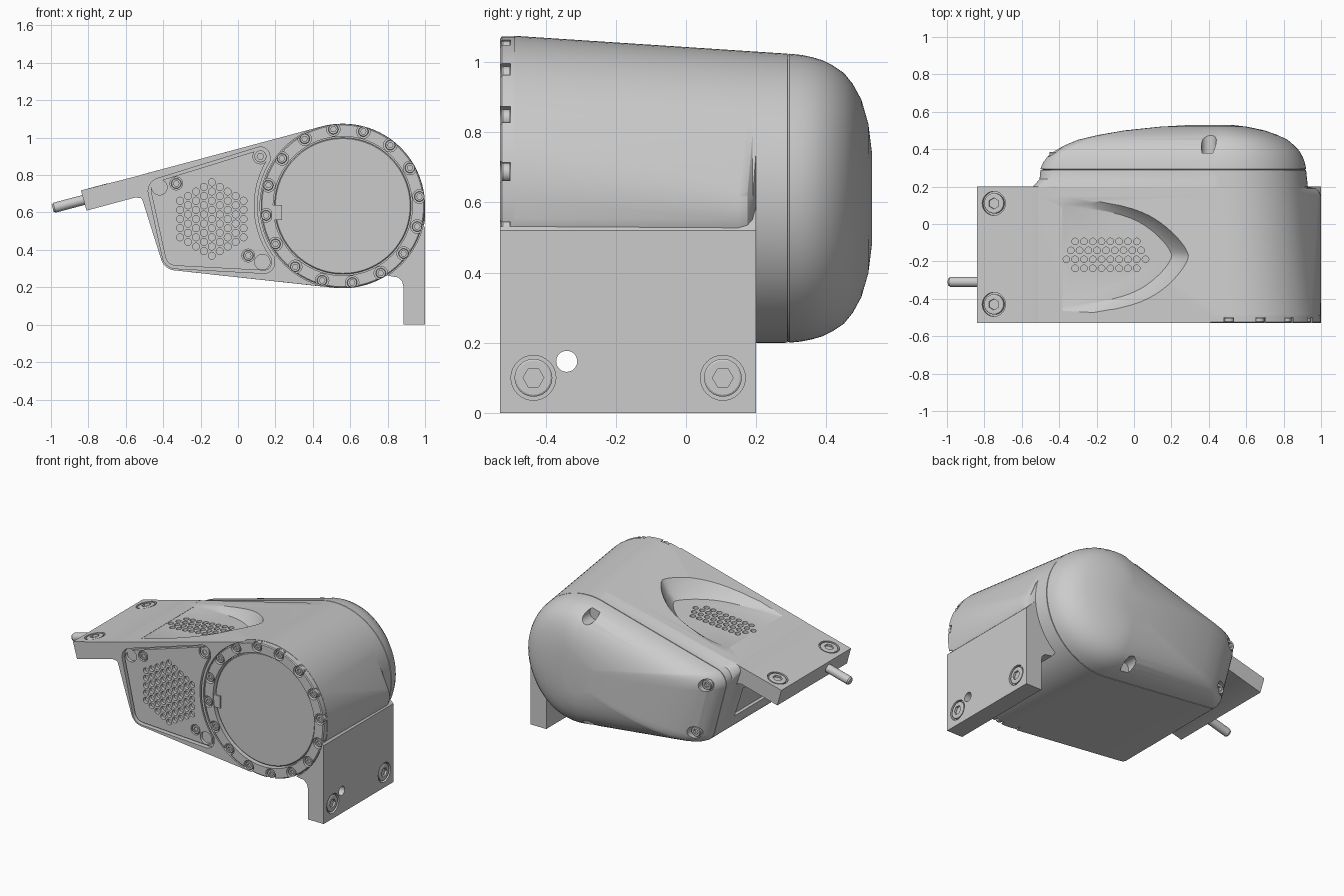
import bpy, bmesh
from math import sin, cos, pi, radians, sqrt
from mathutils import Vector, Matrix

cube = bpy.data.objects.get("Cube")
if cube:
    bpy.data.objects.remove(cube, do_unlink=True)

FRONT, BACK = -0.53, 0.29
HUB = (0.56, 0.635)
SLOPE_N = Vector((-0.257, 0, 0.966))
Y_FRONT, Y_BACK = Vector((0, -1, 0)), Vector((0, 1, 0))
parts = []


def loft(name, rings, keep=True):
    """Skin equal-length point rings and close both ends."""
    bm = bmesh.new()
    loops = [[bm.verts.new(p) for p in ring] for ring in rings]
    n = len(loops[0])
    for a, b in zip(loops, loops[1:]):
        for i in range(n):
            bm.faces.new((a[i], a[(i + 1) % n], b[(i + 1) % n], b[i]))
    bm.faces.new(loops[0])
    bm.faces.new(loops[-1])
    bmesh.ops.recalc_face_normals(bm, faces=bm.faces)
    mesh = bpy.data.meshes.new(name)
    bm.to_mesh(mesh)
    bm.free()
    obj = bpy.data.objects.new(name, mesh)
    bpy.context.collection.objects.link(obj)
    if keep:
        parts.append(obj)
    return obj


def prism(name, outline, y0, y1, keep=True):
    return loft(name, [[(x, y, z) for x, z in outline] for y in (y0, y1)], keep)


def hull(circles, n=96):
    """Outline wrapped tightly around (x, z, radius) circles."""
    out = []
    for i in range(n):
        u = (cos(2 * pi * i / n), sin(2 * pi * i / n))
        x, z, r = max(circles, key=lambda c: c[0] * u[0] + c[1] * u[1] + c[2])
        out.append((x + r * u[0], z + r * u[1]))
    return out


def aim(obj, loc, axis):
    turn = Vector(axis).to_track_quat('Z', 'Y').to_matrix().to_4x4()
    obj.data.transform(Matrix.Translation(loc) @ turn)
    return obj


def turned(name, profile, loc, axis, n=32, keep=True):
    rings = [[(r * cos(2 * pi * i / n), r * sin(2 * pi * i / n), h) for i in range(n)]
             for r, h in profile]
    return aim(loft(name, rings, keep), loc, axis)


def drill(loc, axis, r, depth, n=32):
    return turned("cutter", [(r, -depth), (r, 0.1)], loc, axis, n, False)


def combine(target, cutters, operation='DIFFERENCE'):
    """Apply a boolean with the joined cutters, then discard them."""
    bpy.ops.object.select_all(action='DESELECT')
    for c in cutters:
        c.hide_render = True
        c.select_set(True)
    bpy.context.view_layer.objects.active = cutters[0]
    if len(cutters) > 1:
        bpy.ops.object.join()
    mod = target.modifiers.new("shape", 'BOOLEAN')
    mod.object, mod.operation, mod.solver = cutters[0], operation, 'EXACT'
    bpy.context.view_layer.objects.active = target
    bpy.ops.object.modifier_apply(modifier=mod.name)
    bpy.data.objects.remove(cutters[0], do_unlink=True)


def bolt(name, loc, axis, r, height):
    """Socket head with a hexagonal recess."""
    n = 24
    def ring(radius, h, hexed=False):
        pts = []
        for i in range(n):
            a = 2 * pi * i / n
            k = cos(pi / 6) / cos(a % (pi / 3) - pi / 6) if hexed else 1
            pts.append((radius * k * cos(a), radius * k * sin(a), h))
        return pts
    rings = [ring(r, 0), ring(r, height * 0.85), ring(r * 0.9, height),
             ring(r * 0.55, height, True), ring(r * 0.55, height * 0.4, True)]
    return aim(loft(name, rings), loc, axis)


# Housing: teardrop sections, bulging on the right as far back as the flange
def section(y, top_left, bulge=()):
    t = max(0, (y + 0.49) / (BACK + 0.49))
    drum = (HUB[0] - 0.052 * t, HUB[1] - 0.023 * t, 0.44 - 0.028 * t)
    return [drum, top_left, (-0.33, 0.375, 0.085), *bulge]

corner = (-0.5, 0.765, 0.04)
back_sec = section(BACK, (-0.41, 0.70, 0.09))
stations = [(y, section(y, corner, [(0.865 - back, 0.572, 0.135)]))
            for y, back in ((FRONT, 0.005), (-0.49, 0.005), (0.15, 0), (0.175, 0.01), (0.19, 0.03))]
stations += [(0.2, section(0.2, corner)), (0.24, section(0.24, (-0.43, 0.715, 0.075))), (BACK, back_sec)]
housing = loft("housing", [[(x, y, z) for x, z in hull(s)] for y, s in stations])

# Mounting flanges
left_flange = prism("left_flange", [(-0.84, 0.718), (-0.81, 0.61), (-0.55, 0.68), (-0.52, 0.677),
                    (-0.50, 0.655), (-0.485, 0.6), (-0.42, 0.6), (-0.42, 0.825)], FRONT, 0.2, False)
right_flange = prism("right_flange", [(1, 0), (0.885, 0), (0.885, 0.2), (0.877, 0.232), (0.855, 0.253),
                     (0.80, 0.262), (0.7, 0.4), (0.8, 0.6), (0.92, 0.6), (1, 0.52)],
                     FRONT, 0.2, False)
combine(housing, [left_flange], 'UNION')
combine(housing, [right_flange], 'UNION')

# Front pockets for the ring and the vent panel
hub_front = (HUB[0], FRONT, HUB[1])
combine(housing, [drill(hub_front, Y_FRONT, 0.442, 0.04, 96)])
corners = [(-0.41, 0.715, 0.07), (0.12, 0.9, 0.05), (0.14, 0.33, 0.055), (-0.33, 0.375, 0.075)]
pocket = prism("pocket", hull(corners), -0.6, -0.5, False)
combine(pocket, [drill(hub_front, Y_FRONT, 0.458, 0.2, 96)])
combine(housing, [pocket])

# Vent panel with honeycomb holes
panel = prism("vent_panel", hull([(x, z, r - 0.015) for x, z, r in corners]), -0.523, -0.499)
combine(panel, [drill(hub_front, Y_FRONT, 0.473, 0.2, 96)])
pitch = 0.049
holes = []
for q in range(-4, 5):
    for r in range(-4, 5):
        if abs(q + r) <= 4:
            spot = (-0.14 + pitch * sqrt(0.75) * q, FRONT, 0.565 + pitch * (r + q / 2))
            holes.append(drill(spot, Y_FRONT, 0.019, 0.028, 12))
for x, z in ((-0.42, 0.735), (0.13, 0.335)):
    holes.append(drill((x, FRONT, z), Y_FRONT, 0.041, 0.028))
panel_bolts = [(-0.33, 0.755, 0.034), (0.12, 0.9, 0.04), (0.055, 0.37, 0.034)]
for x, z, r in panel_bolts:
    holes.append(drill((x, FRONT, z), Y_FRONT, r, 0.022))
combine(panel, holes)
for x, z, r in panel_bolts:
    bolt("panel_bolt", (x, -0.508, z), Y_FRONT, r * 0.8, 0.014)

# Clamp ring with open counterbores and its bolts
ring = turned("clamp_ring", [(0.438, 0), (0.438, 0.035), (0.432, 0.04)], (HUB[0], -0.49, HUB[1]), Y_FRONT, 96)
combine(ring, [drill(hub_front, Y_FRONT, 0.372, 0.2, 96)])
spots = []
for i in range(16):
    a = radians(7 + 22.5 * i)
    spots.append((HUB[0] + 0.413 * cos(a), HUB[1] + 0.413 * sin(a)))
combine(ring, [drill((x, FRONT, z), Y_FRONT, 0.036, 0.03, 24) for x, z in spots])
for x, z in spots:
    bolt("ring_bolt", (x, -0.502, z), Y_FRONT, 0.027, 0.024)
prism("ring_key", [(0.18, 0.56), (0.235, 0.56), (0.235, 0.64), (0.18, 0.64)], -0.525, -0.488)
turned("output_disc", [(0.365, 0), (0.365, 0.018), (0.36, 0.022)], (HUB[0], -0.492, HUB[1]), Y_FRONT, 96)

# Scooped top vent with sloping walls that fade out to the left
edge = []
for i in range(-16, 17):
    t = abs(i / 16)
    edge.append((0.3 - 0.35 * t ** 1.5 - 0.33 * t ** 8, -0.17 + 0.33 * i / 16))

def scoop_ring(sx, sy, height, slope):
    ring_pts = []
    for x, y in edge:
        px = -0.4 + (x + 0.4) * sx
        ring_pts.append((px, -0.17 + (y + 0.17) * sy, height + slope * px))
    return ring_pts

scoop = loft("scoop", [scoop_ring(0.86, 0.82, 0.87, 0.09), scoop_ring(0.93, 0.89, 0.895, 0.15),
                       scoop_ring(1, 1, 0.944, 0.266), scoop_ring(1, 1, 1.1, 0.266)], False)
combine(housing, [scoop])
combine(housing, [drill((-0.15 + 0.047 * (c - (n - 1) / 2), -0.093 - 0.048 * row, 0.87), (0, 0, 1), 0.018, 0.06, 12)
                  for row, n in enumerate((8, 9, 10, 8)) for c in range(n)])

# Shallow recess in the left wall
combine(housing, [prism("recess", [(-0.475, 0.6), (-0.404, 0.4), (-0.5, 0.4), (-0.56, 0.6)], -0.4, 0.1, False)])

# Flange bolts and locating hole
mounts = [((-0.75, y, 0.742), SLOPE_N) for y in (-0.43, 0.11)]
mounts += [((1, y, 0.1), Vector((1, 0, 0))) for y in (-0.435, 0.105)]
combine(housing, [drill(loc, axis, 0.064, 0.022) for loc, axis in mounts])
combine(housing, [drill((1, -0.34, 0.147), (1, 0, 0), 0.03, 0.2)])
for loc, axis in mounts:
    bolt("flange_bolt", Vector(loc) - axis * 0.023, axis, 0.054, 0.023)

# Domed rear cap, flatter across its height than its width
pole = (0.45, 0.61)
dome = []
for y, s in ((BACK, 0.985), (0.295, 1), (0.33, 0.985), (0.36, 0.96), (0.39, 0.925), (0.42, 0.865),
             (0.45, 0.79), (0.475, 0.68), (0.5, 0.53), (0.52, 0.33), (0.53, 0.15)):
    dome.append([(pole[0] + (x - pole[0]) * s, y, pole[1] + (z - pole[1]) * s ** 0.6)
                 for x, z in hull(back_sec)])
cap = loft("rear_cap", dome)
combine(cap, [drill((0.4, 0.5, z), Y_BACK, 0.04, 0.12) for z in (0.965, 0.25)])
cap_bolts = [(-0.42, 0.71), (-0.34, 0.38)]
combine(cap, [drill((x, 0.4, z), Y_BACK, 0.04, 0.04) for x, z in cap_bolts])
for x, z in cap_bolts:
    bolt("cap_bolt", (x, 0.355, z), Y_BACK, 0.033, 0.03)

# Cable stub
turned("cable", [(0.027, 0), (0.027, 0.165), (0.02, 0.175)], (-0.822, -0.31, 0.668), (-0.966, 0, -0.257), 20)

# Shading
bpy.ops.object.select_all(action='DESELECT')
for obj in parts:
    obj.select_set(True)
bpy.context.view_layer.objects.active = housing
bpy.ops.object.shade_smooth_by_angle(angle=radians(28))
